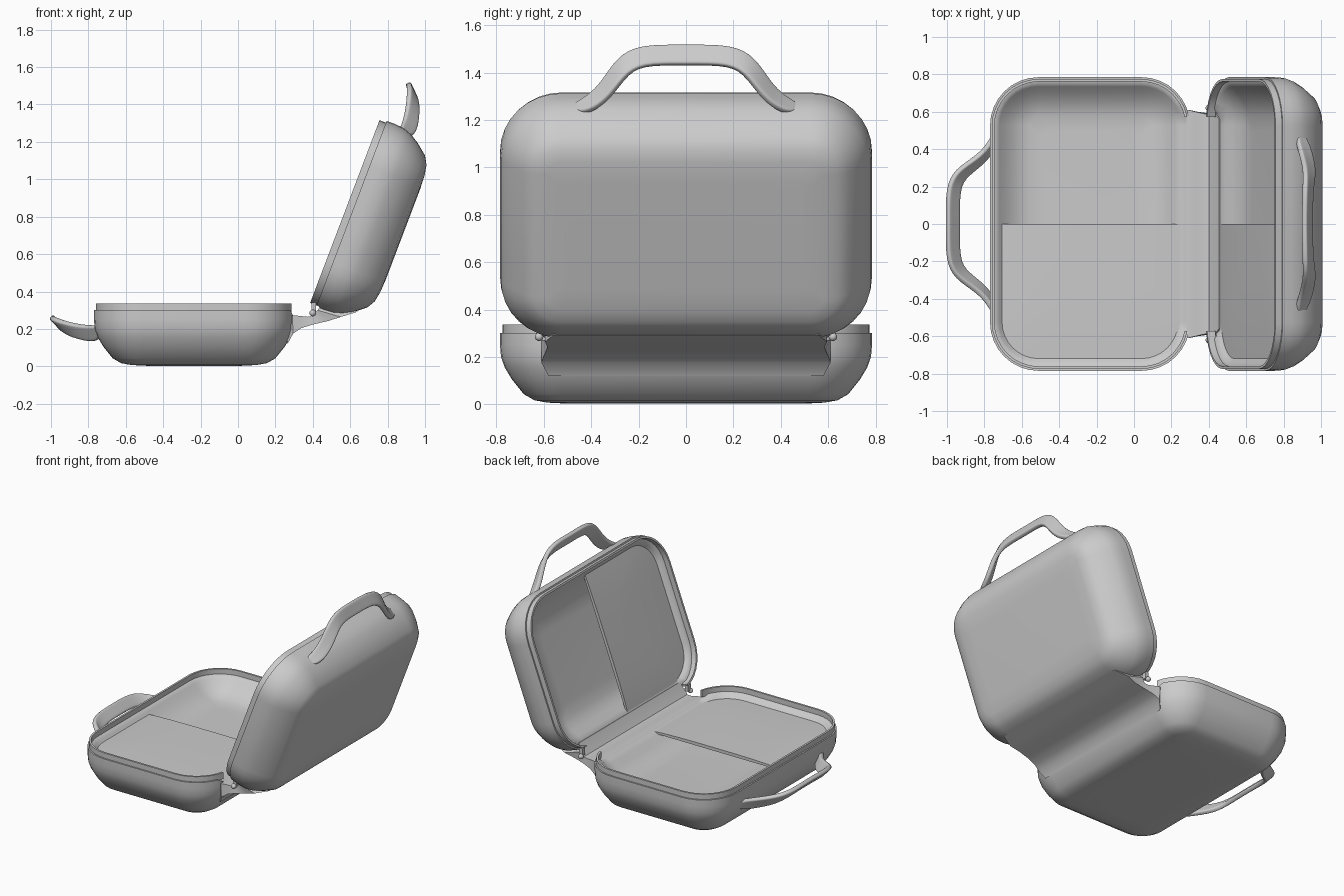
import bpy, bmesh, math
from mathutils import Vector

cube = bpy.data.objects.get("Cube")
if cube:
    bpy.data.objects.remove(cube, do_unlink=True)

fabric = bpy.data.materials.new("grey_fabric")
fabric.use_nodes = True
GREY = (0.6, 0.6, 0.6, 1)
fabric.diffuse_color = GREY
fabric.node_tree.nodes["Principled BSDF"].inputs["Base Color"].default_value = GREY

LENGTH, HALF, RADIUS = 1.07, 0.785, 0.26


# Each half is drawn as (u from hinge to handle, y, w depth below the rim)
def base_place(u, y, w):
    return Vector((0.30 - u, y, 0.30 - w))


def lid_place(u, y, w):
    return Vector((0.415 + 0.355 * u + 0.935 * w, y, 0.312 + 0.935 * u - 0.355 * w))


def outline(inset, steps=8):
    """Rounded rectangle, starting and ending beside the hinge."""
    r = max(RADIUS - inset, 0.05)
    lo, hi, side = inset + r, LENGTH - inset - r, HALF - inset - r
    pts = []
    for cu, cy, start in ((lo, side, 180), (hi, side, 90), (hi, -side, 0), (lo, -side, -90)):
        for i in range(steps + 1):
            a = math.radians(start - 90 * i / steps)
            pts.append((cu + r * math.cos(a), cy + r * math.sin(a)))
    return pts


def finish(name, bm, angle=40):
    bmesh.ops.recalc_face_normals(bm, faces=bm.faces)
    mesh = bpy.data.meshes.new(name)
    bm.to_mesh(mesh)
    bm.free()
    obj = bpy.data.objects.new(name, mesh)
    bpy.context.collection.objects.link(obj)
    mesh.materials.append(fabric)
    bpy.ops.object.select_all(action="DESELECT")
    obj.select_set(True)
    bpy.context.view_layer.objects.active = obj
    bpy.ops.object.shade_smooth_by_angle(angle=math.radians(angle))
    return obj


def loft(name, rings, angle=40):
    """Skin closed rings of points and cap both ends."""
    bm = bmesh.new()
    rows = [[bm.verts.new(p) for p in ring] for ring in rings]
    for a, b in zip(rows, rows[1:]):
        for i in range(len(a)):
            j = (i + 1) % len(a)
            bm.faces.new((a[i], a[j], b[j], b[i]))
    bm.faces.new(rows[0])
    bm.faces.new(rows[-1])
    return finish(name, bm, angle)


def shell(name, place):
    # Rounded outside and a padded, gently dished lining: (inset, depth)
    outside = [(0.28, 0.297), (0.20, 0.293), (0.145, 0.283), (0.10, 0.257), (0.05, 0.195),
               (0.02, 0.145), (0.004, 0.10), (0, 0.05), (0, 0)]
    lining = [(0.032, 0), (0.05, 0.018), (0.08, 0.046), (0.12, 0.077),
              (0.165, 0.10), (0.21, 0.113), (0.28, 0.118)]
    rings = []
    for d, w in outside + lining:
        ring = []
        for u, y in outline(d):
            dip = 0.03 if u < 0.06 and abs(y) < 0.6 else 0
            ring.append(place(u, y, max(w, dip)))
        rings.append(ring)
    loft(name, rings, 60)


def zip_band(name, place):
    # Open strip standing on the rim, stopping at the hinge
    rings = []
    for out, inn in zip(outline(0.01)[1:-1], outline(0.024)[1:-1]):
        rings.append([place(*out, 0.01), place(*out, -0.037),
                      place(*inn, -0.037), place(*inn, 0.01)])
    loft(name, rings)


def pocket(name, place):
    # Sheet over half of the opening, slightly puffed towards the middle
    edge = [p for p in outline(0.043) if p[1] < 0]
    edge = [(edge[-1][0], 0), (edge[0][0], 0)] + edge
    mid = LENGTH / 2
    rings = []
    for scale, w in ((1, 0.045), (1, 0.033), (0.85, 0.028), (0.6, 0.024), (0.3, 0.022)):
        rings.append([place(mid + (u - mid) * scale, y * scale, w) for u, y in edge])
    loft(name, rings)


def handle(name, place):
    # Outer and inner strap edges from the middle to the end tab: (y, u, w)
    outer = [(0, 1.298, 0.033), (0.20, 1.303, 0.037), (0.29, 1.25, 0.058),
             (0.35, 1.15, 0.08), (0.41, 1.085, 0.085), (0.49, 1.04, 0.08)]
    inner = [(0, 1.235, 0.098), (0.19, 1.24, 0.10), (0.26, 1.195, 0.135),
             (0.32, 1.115, 0.16), (0.385, 1.06, 0.165), (0.46, 1.03, 0.15)]
    pairs = list(zip(outer, inner))
    rows = [[(-p[0], p[1], p[2]) for p in pair] for pair in pairs[:0:-1]] + pairs
    bm = bmesh.new()
    grid = [[bm.verts.new(place(u, y, w)) for y, u, w in row] for row in rows]
    for (a, b), (c, d) in zip(grid, grid[1:]):
        bm.faces.new((a, b, d, c))
    obj = finish(name, bm, 60)
    smooth = obj.modifiers.new("smooth_curve", "SUBSURF")
    smooth.levels = smooth.render_levels = 2
    solid = obj.modifiers.new("thickness", "SOLIDIFY")
    solid.thickness, solid.offset = 0.03, 0
    bevel = obj.modifiers.new("soft_edges", "BEVEL")
    bevel.width, bevel.segments = 0.01, 3


for part, place in (("base", base_place), ("lid", lid_place)):
    shell(part + "_shell", place)
    zip_band(part + "_zip_band", place)
    pocket(part + "_pocket", place)
    handle(part + "_handle", place)

# Hinge strip: (half width, inner x, inner z, outer x, outer z)
hinge = [(0.58, 0.25, 0.262, 0.265, 0.12), (0.61, 0.29, 0.272, 0.295, 0.175),
         (0.60, 0.33, 0.27, 0.34, 0.205), (0.59, 0.37, 0.265, 0.41, 0.226),
         (0.585, 0.40, 0.27, 0.48, 0.242), (0.595, 0.425, 0.30, 0.55, 0.264),
         (0.56, 0.455, 0.345, 0.64, 0.292)]
loft("hinge_strip", [[Vector((xi, -h, zi)), Vector((xi, h, zi)), Vector((xo, h, zo)),
                      Vector((xo, -h, zo))] for h, xi, zi, xo, zo in hinge])

# Zip pulls beside the hinge
for side, label in ((-1, "right"), (1, "left")):
    bm = bmesh.new()
    bmesh.ops.create_uvsphere(bm, u_segments=12, v_segments=8, radius=0.018)
    bmesh.ops.translate(bm, verts=bm.verts, vec=(0.40, 0.62 * side, 0.285))
    finish("zip_pull_" + label, bm)
    bm = bmesh.new()
    bmesh.ops.create_cube(bm, size=1)
    bmesh.ops.scale(bm, verts=bm.verts, vec=(0.025, 0.03, 0.05))
    bmesh.ops.translate(bm, verts=bm.verts, vec=(0.405, 0.60 * side, 0.315))
    finish("zip_slider_" + label, bm)
